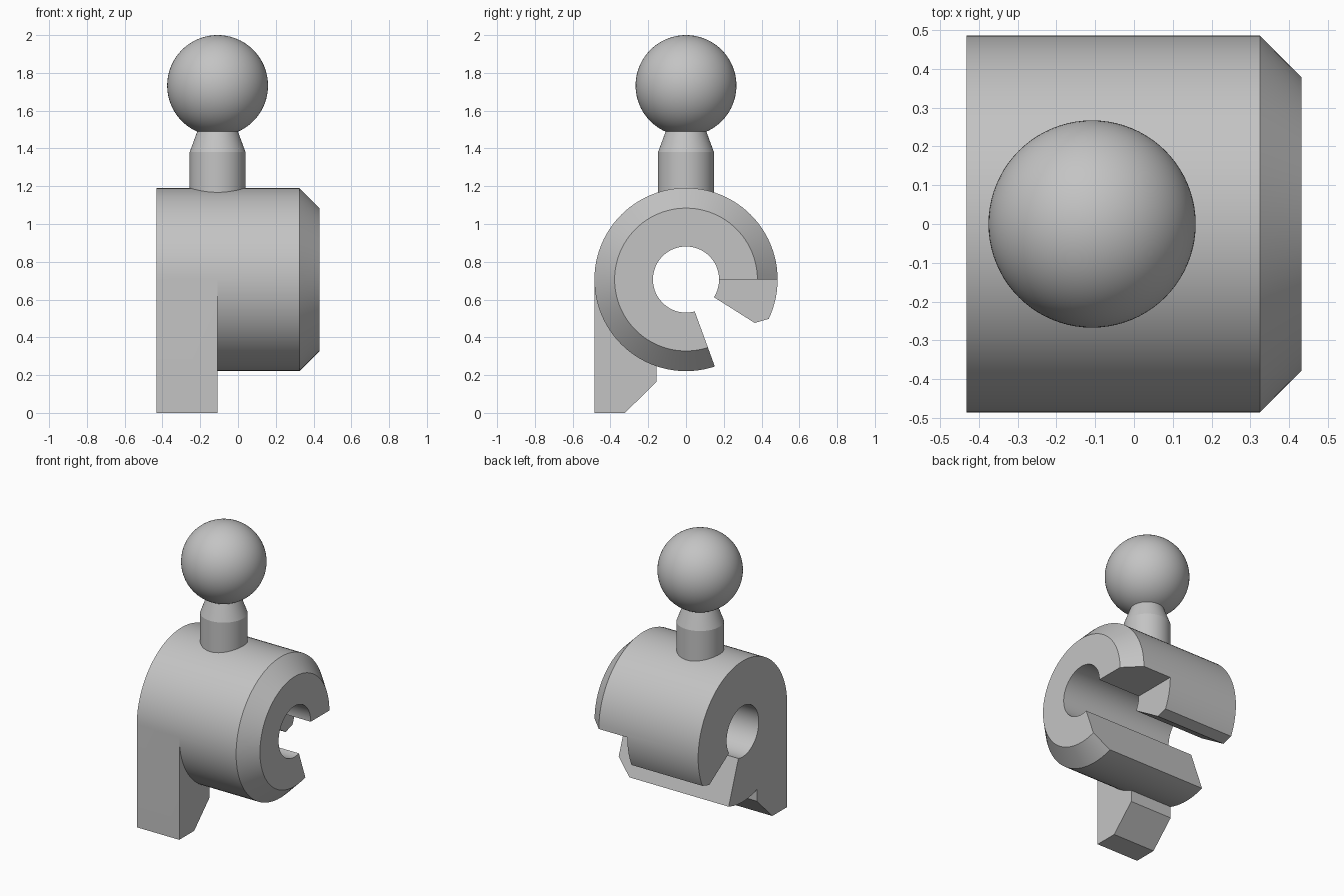
import bpy, bmesh, math

if "Cube" in bpy.data.objects:
    bpy.data.objects.remove(bpy.data.objects["Cube"])

AXIS_Z, POST_X, END_X = 0.706, -0.108, 0.432
BODY_R, HOLE_R = 0.485, 0.175
BALL_Z, BALL_R = 1.733, 0.267

grey = bpy.data.materials.new("plain grey")
grey.use_nodes = True
COLOUR = (0.55, 0.55, 0.55, 1)
grey.diffuse_color = COLOUR
grey.node_tree.nodes["Principled BSDF"].inputs["Base Color"].default_value = COLOUR


def finish(bm, name):
    bmesh.ops.remove_doubles(bm, verts=bm.verts, dist=1e-5)
    bmesh.ops.recalc_face_normals(bm, faces=bm.faces)
    mesh = bpy.data.meshes.new(name)
    bm.to_mesh(mesh)
    bm.free()
    mesh.materials.append(grey)
    obj = bpy.data.objects.new(name, mesh)
    bpy.context.collection.objects.link(obj)
    return obj


def lathe(name, profile, place, steps=96):
    """Turn (radius, distance) points into a closed solid; place maps a, b, distance to x, y, z."""
    bm = bmesh.new()
    rings = []
    for r, d in profile:
        ring = []
        for i in range(steps):
            t = math.tau * i / steps
            ring.append(bm.verts.new(place(r * math.cos(t), r * math.sin(t), d)))
        rings.append(ring)
    for low, high in zip(rings, rings[1:]):
        for i in range(steps):
            j = (i + 1) % steps
            bm.faces.new((low[i], low[j], high[j], high[i]))
    bm.faces.new(rings[0])
    bm.faces.new(rings[-1])
    return finish(bm, name)


def prism(name, outline, x0, x1):
    """Extrude a (y, height from the barrel axis) outline along x."""
    bm = bmesh.new()
    face = bm.faces.new([bm.verts.new((x0, y, AXIS_Z + h)) for y, h in outline])
    side = bmesh.ops.extrude_face_region(bm, geom=[face])["geom"]
    bmesh.ops.translate(bm, vec=(x1 - x0, 0, 0),
                        verts=[v for v in side if isinstance(v, bmesh.types.BMVert)])
    return finish(bm, name)


def combine(target, tool, operation):
    mod = target.modifiers.new(operation, "BOOLEAN")
    mod.operation, mod.object, mod.solver = operation, tool, "EXACT"
    select(target)
    bpy.ops.object.modifier_apply(modifier=mod.name)
    bpy.data.objects.remove(tool)


def select(obj):
    bpy.ops.object.select_all(action="DESELECT")
    obj.select_set(True)
    bpy.context.view_layer.objects.active = obj


def along_x(a, b, d):
    return (d, a, AXIS_Z + b)


# Barrel with one chamfered end, and the leg hanging from its front
clamp = lathe("clamp_body", [(BODY_R, -END_X), (BODY_R, 0.325), (0.378, END_X)], along_x)
leg = prism("leg", [(-BODY_R, -AXIS_Z), (-0.323, -AXIS_Z), (-0.155, -0.54),
                    (-0.155, -0.36), (-0.3, 0), (-BODY_R, 0)], -END_X, POST_X)
combine(clamp, leg, "UNION")

# Through hole, the slanted mouth, and the wider mouth at the chamfered end
hole = lathe("hole_cutter", [(HOLE_R, -0.6), (HOLE_R, 0.6)], along_x)
combine(clamp, hole, "DIFFERENCE")
mouth = prism("mouth_cutter", [(0.03, -0.124), (0.24, -0.70), (0.8, -0.7), (0.8, -0.10),
                               (0.364, -0.23), (0.1, -0.063)], -0.6, 0.6)
combine(clamp, mouth, "DIFFERENCE")
notch = prism("notch_cutter", [(0.05, 0), (0.7, 0), (0.7, -0.5), (0.364, -0.3),
                               (0.05, -0.1)], -POST_X, 0.6)
combine(clamp, notch, "DIFFERENCE")

# Neck and ball turned as one piece, its foot sunk into the barrel
profile = [(0.148, 1.0), (0.148, 1.38), (0.108, 1.489)]
start = math.asin(0.108 / BALL_R)
for i in range(1, 41):
    t = start + (math.pi - 0.002 - start) * i / 40
    profile.append((BALL_R * math.sin(t), BALL_Z - BALL_R * math.cos(t)))
ball = lathe("ball_stud", profile, lambda a, b, d: (POST_X + a, b, d), 80)

for obj in (clamp, ball):
    select(obj)
    bpy.ops.object.shade_smooth_by_angle(angle=math.radians(14))
